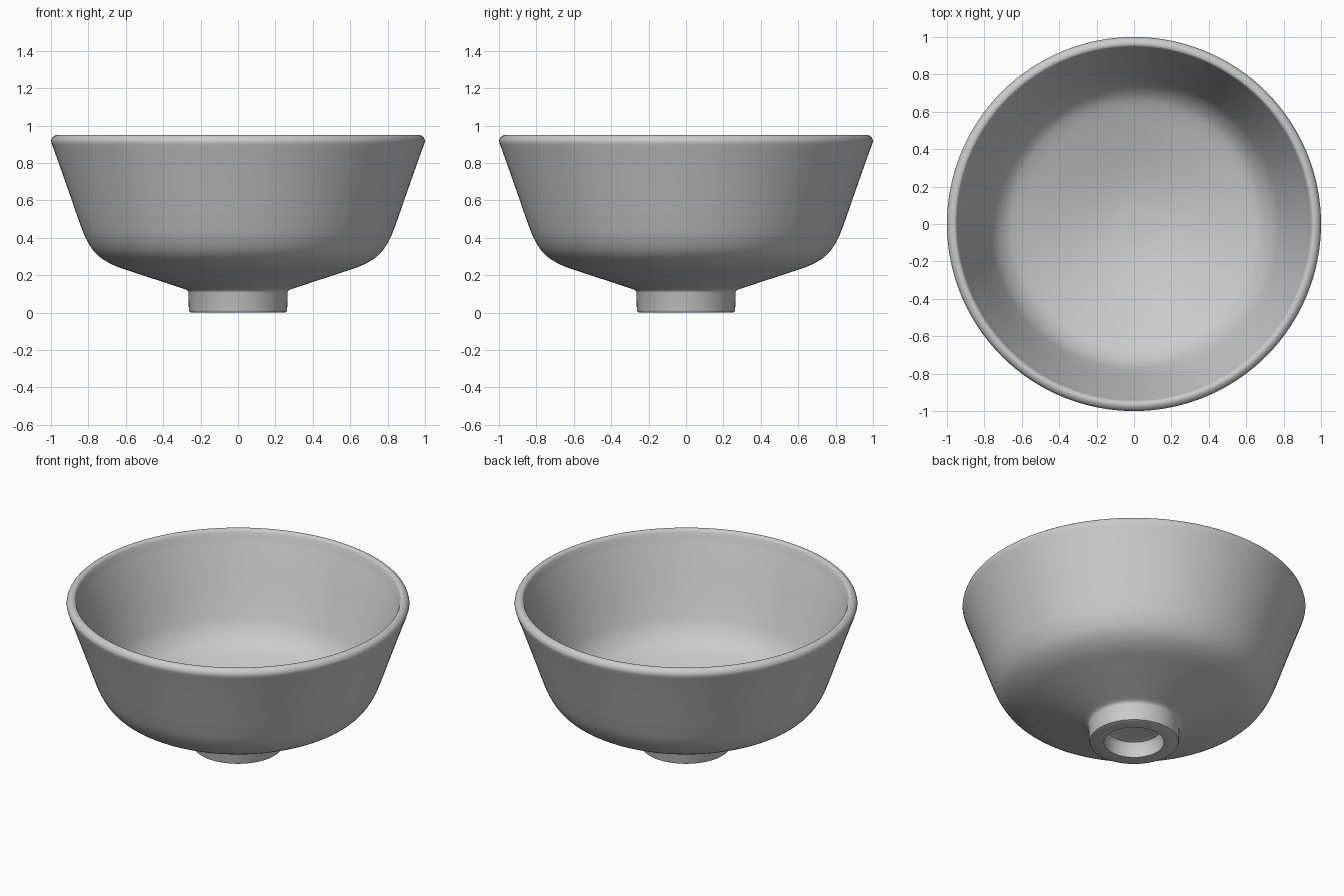
import bpy
import bmesh
import math
from mathutils import Vector

SEGMENTS = 128

cube = bpy.data.objects.get("Cube")
if cube:
    bpy.data.objects.remove(cube)


def make_material(name, colour):
    mat = bpy.data.materials.new(name)
    mat.use_nodes = True
    mat.diffuse_color = colour
    mat.node_tree.nodes["Principled BSDF"].inputs["Base Color"].default_value = colour
    return mat


def smooth_run(points, steps=5):
    """Catmull-Rom curve through (radius, height) points."""
    pts = [Vector(p) for p in points]
    pts = [2 * pts[0] - pts[1]] + pts + [2 * pts[-1] - pts[-2]]
    run = []
    for a, b, c, d in zip(pts, pts[1:], pts[2:], pts[3:]):
        for i in range(steps):
            t = i / steps
            run.append(0.5 * (2 * b + (c - a) * t + (2 * a - 5 * b + 4 * c - d) * t ** 2
                              + (3 * b - a - 3 * c + d) * t ** 3))
    return run + [pts[-2]]


def lathe(name, profile, mat):
    bm = bmesh.new()
    verts = [bm.verts.new((r, 0, z)) for r, z in profile]
    edges = [bm.edges.new(pair) for pair in zip(verts, verts[1:])]
    bmesh.ops.spin(bm, geom=verts + edges, cent=(0, 0, 0), axis=(0, 0, 1),
                   angle=math.tau, steps=SEGMENTS, use_duplicate=False)
    bmesh.ops.remove_doubles(bm, verts=bm.verts, dist=0.0005)
    bmesh.ops.recalc_face_normals(bm, faces=bm.faces)
    mesh = bpy.data.meshes.new(name)
    bm.to_mesh(mesh)
    bm.free()
    mesh.materials.append(mat)
    obj = bpy.data.objects.new(name, mesh)
    bpy.context.collection.objects.link(obj)
    bpy.ops.object.select_all(action="DESELECT")
    obj.select_set(True)
    bpy.context.view_layer.objects.active = obj
    bpy.ops.object.shade_smooth_by_angle(angle=math.radians(40))
    return obj


# Hollow underside of the foot, then the foot ring
foot = [(0, 0.1), (0.13, 0.1), (0.158, 0.092), (0.17, 0.07), (0.175, 0),
        (0.25, 0), (0.259, 0.004), (0.263, 0.015), (0.265, 0.108), (0.27, 0.118)]
# Outer wall, from the foot up to the rim
outer = [(0.285, 0.126), (0.4, 0.164), (0.55, 0.213), (0.67, 0.256), (0.755, 0.312),
         (0.81, 0.39), (0.85, 0.49), (0.89, 0.605), (0.955, 0.79), (0.995, 0.9)]
# Rounded lip
lip = [(1.0, 0.917), (0.993, 0.936), (0.977, 0.948), (0.963, 0.95),
       (0.951, 0.945), (0.943, 0.93)]
# Inner wall, from the rim down to the basin floor
inner = [(0.935, 0.9), (0.895, 0.79), (0.83, 0.605), (0.793, 0.505), (0.755, 0.418),
         (0.705, 0.355), (0.64, 0.313), (0.5, 0.262), (0.3, 0.2), (0.14, 0.167), (0, 0.16)]

ceramic = make_material("grey ceramic", (0.6, 0.6, 0.6, 1))
lathe("bowl", foot + smooth_run(outer) + smooth_run(lip, 3) + smooth_run(inner), ceramic)
